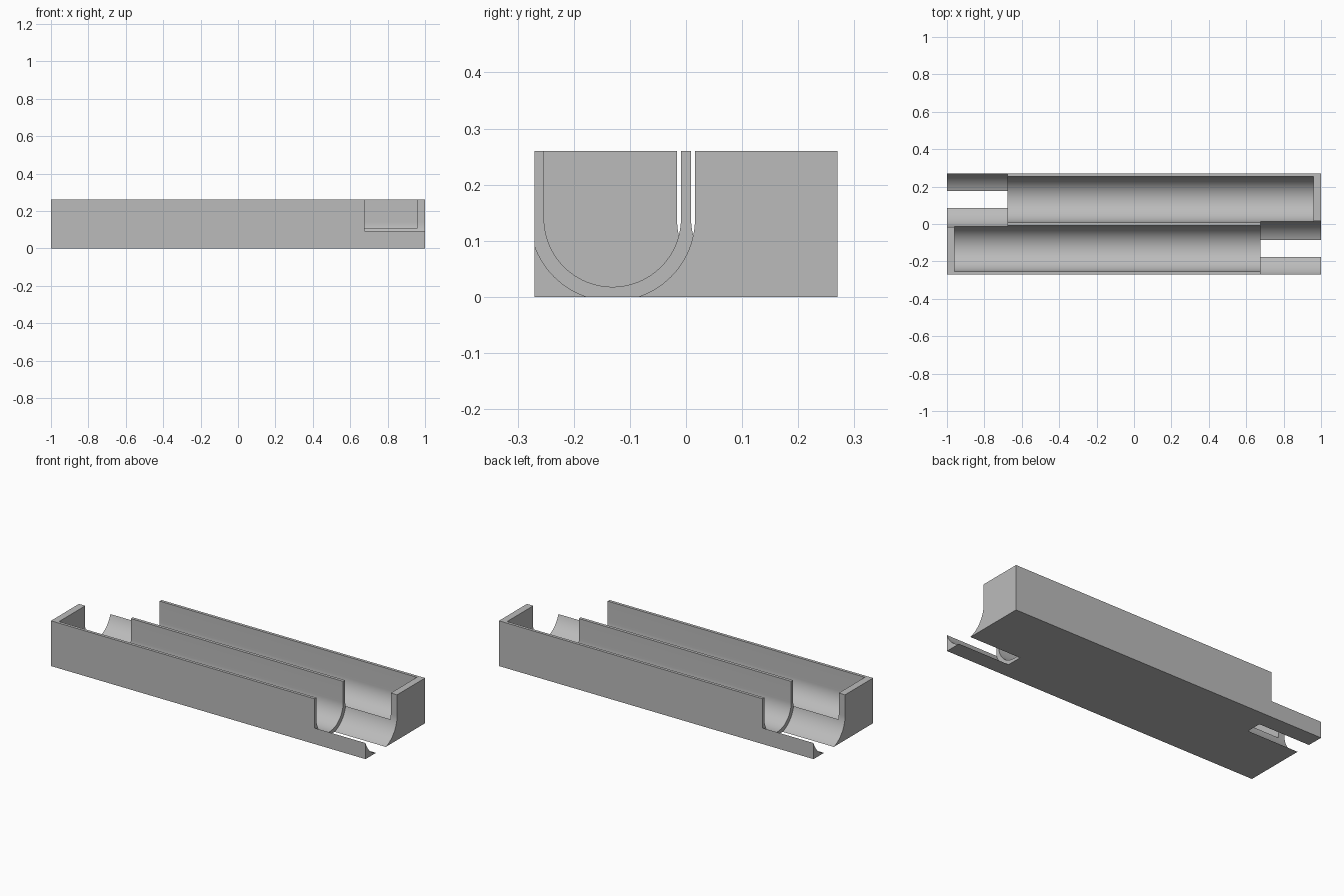
import bpy, math
from math import pi, cos, sin

old = bpy.data.objects.get("Cube")
if old:
    bpy.data.objects.remove(old, do_unlink=True)

LENGTH, WIDTH, HEIGHT = 2.0, 0.54, 0.26
AXIS_Y, AXIS_Z = -0.131, 0.14      # centre line of the front channel
STEP_X = 0.675                     # where the wide end opening begins

grey = bpy.data.materials.new("plain_grey")
grey.use_nodes = True
colour = (0.5, 0.5, 0.5, 1)
grey.diffuse_color = colour
grey.node_tree.nodes["Principled BSDF"].inputs["Base Color"].default_value = colour


def channel_cutter(name, radius, x0, x1, turn):
    """U-shaped prism along x, open upward; turn swaps it to the other half."""
    steps = 48
    top = HEIGHT + 0.1
    outline = [(AXIS_Y - radius, top)]
    for i in range(steps + 1):
        a = pi + pi * i / steps
        outline.append((AXIS_Y + radius * cos(a), AXIS_Z + radius * sin(a)))
    outline.append((AXIS_Y + radius, top))
    n = len(outline)
    s = -1 if turn else 1
    verts = [(s * x, s * y, z) for x in (x0, x1) for y, z in outline]
    faces = [tuple(reversed(range(n))), tuple(range(n, 2 * n))]
    faces += [(i, (i + 1) % n, n + (i + 1) % n, n + i) for i in range(n)]
    mesh = bpy.data.meshes.new(name)
    mesh.from_pydata(verts, [], faces)
    mesh.materials.append(grey)
    obj = bpy.data.objects.new(name, mesh)
    bpy.context.collection.objects.link(obj)
    obj.hide_render = True
    return obj


# Solid block
bpy.ops.mesh.primitive_cube_add(size=1, location=(0, 0, HEIGHT / 2))
body = bpy.context.object
body.name = "double_channel_block"
body.scale = (LENGTH, WIDTH, HEIGHT)
bpy.ops.object.transform_apply(location=True, scale=True)
body.data.materials.append(grey)

# Two channels, each with a wider opening at one end, half a turn apart
cutters = []
for turn in (False, True):
    cutters.append(channel_cutter("channel_cutter", 0.122, -0.96, STEP_X + 0.1, turn))
    cutters.append(channel_cutter("opening_cutter", 0.147, STEP_X, 1.1, turn))

for cutter in cutters:
    cut = body.modifiers.new("cut", "BOOLEAN")
    cut.operation = "DIFFERENCE"
    cut.solver = "EXACT"
    cut.object = cutter
    bpy.ops.object.modifier_apply(modifier=cut.name)
    bpy.data.objects.remove(cutter, do_unlink=True)

# Smooth channel floors with crisp edges
bpy.ops.object.shade_smooth_by_angle(angle=math.radians(30))
